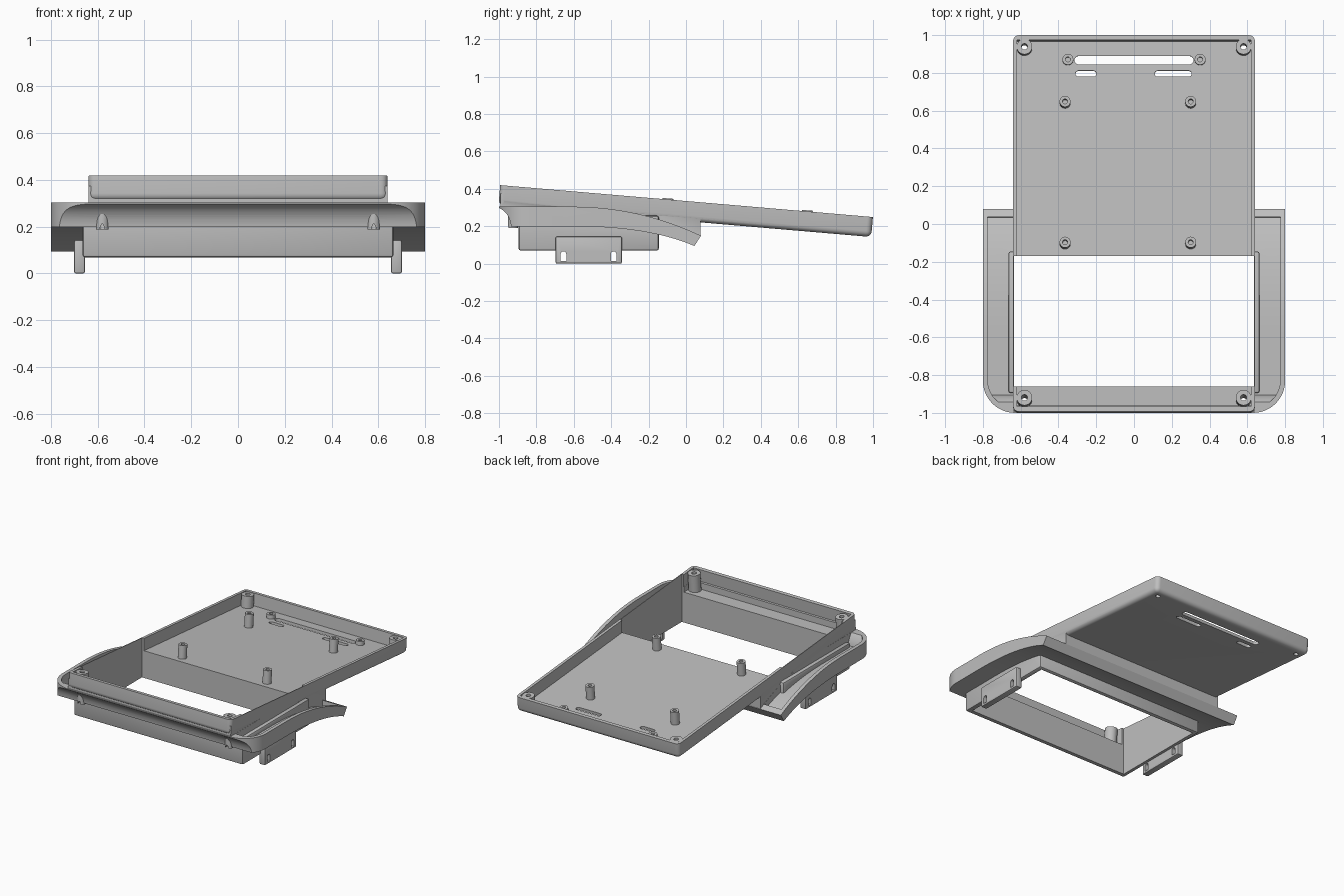
import bpy, bmesh, math
from mathutils import Matrix, Vector

cube = bpy.data.objects.get("Cube")
if cube:
    bpy.data.objects.remove(cube, do_unlink=True)

grey = bpy.data.materials.new("light_grey")
grey.use_nodes = True
colour = (0.52, 0.52, 0.52, 1)
grey.diffuse_color = colour
grey.node_tree.nodes["Principled BSDF"].inputs["Base Color"].default_value = colour

# Frame of the sloping tray: local z = 0 is the rim
TILT = Matrix.Translation((0, 0.003, 0.34)) @ Matrix.Rotation(-0.0854, 4, 'X')
FLAT = Matrix.Identity(4)


def finish(bm, name, frame=FLAT):
    bmesh.ops.recalc_face_normals(bm, faces=bm.faces)
    bm.transform(frame)
    mesh = bpy.data.meshes.new(name)
    bm.to_mesh(mesh)
    bm.free()
    mesh.materials.append(grey)
    obj = bpy.data.objects.new(name, mesh)
    bpy.context.collection.objects.link(obj)
    return obj


def prism(name, points, axis, low, high, frame=FLAT):
    """Extrude a 2D outline along x (points are y, z) or z (points are x, y)."""
    bm = bmesh.new()
    place = (lambda a, b: (low, a, b)) if axis == 'x' else (lambda a, b: (a, b, low))
    face = bm.faces.new([bm.verts.new(place(*p)) for p in points])
    step = Vector((high - low, 0, 0)) if axis == 'x' else Vector((0, 0, high - low))
    ext = bmesh.ops.extrude_face_region(bm, geom=[face])
    bmesh.ops.translate(bm, vec=step, verts=[v for v in ext["geom"] if isinstance(v, bmesh.types.BMVert)])
    return finish(bm, name, frame)


def box(name, x, y, z, frame=FLAT, bevel=0, segments=1, pick=None):
    bm = bmesh.new()
    bmesh.ops.create_cube(bm, size=1)
    for v in bm.verts:
        v.co = [r[0] if c < 0 else r[1] for c, r in zip(v.co, (x, y, z))]
    if bevel:
        edges = [e for e in bm.edges if pick is None or pick(e)]
        bmesh.ops.bevel(bm, geom=edges, offset=bevel, segments=segments, profile=0.5, affect='EDGES')
    return finish(bm, name, frame)


def cylinder(name, x, y, radius, low, high, frame=FLAT):
    bm = bmesh.new()
    bmesh.ops.create_cone(bm, cap_ends=True, segments=28, radius1=radius, radius2=radius, depth=high - low,
                          matrix=Matrix.Translation((x, y, (low + high) / 2)))
    return finish(bm, name, frame)


def bezier(a, b, c, steps=14):
    a, b, c = Vector(a), Vector(b), Vector(c)
    return [tuple(a * (1 - t) ** 2 + b * 2 * t * (1 - t) + c * t * t)
            for t in (i / steps for i in range(steps + 1))]


def arc(cx, cy, r, start, end, steps=12):
    return [(cx + r * math.cos(math.radians(start + (end - start) * i / steps)),
             cy + r * math.sin(math.radians(start + (end - start) * i / steps))) for i in range(steps + 1)]


def combine(target, other, operation):
    mod = target.modifiers.new("combine", 'BOOLEAN')
    mod.operation, mod.solver, mod.object = operation, 'EXACT', other
    bpy.context.view_layer.objects.active = target
    bpy.ops.object.modifier_apply(modifier=mod.name)
    bpy.data.objects.remove(other, do_unlink=True)


def add(target, other):
    combine(target, other, 'UNION')


def cut(target, other):
    combine(target, other, 'DIFFERENCE')


def rounded_front(half, front, back, r):
    """Plan outline with round front corners."""
    return ([(half, back), (-half, back)] + arc(-half + r, front + r, r, 180, 270)
            + arc(half - r, front + r, r, 270, 360))


def stadium(x0, x1, y, r):
    return arc(x0 + r, y, r, 90, 270) + arc(x1 - r, y, r, -90, 90)


# Curved flange: side profile trimmed by the rounded plan
profile = (bezier((-1.02, 0.31), (-0.945, 0.29), (-0.935, 0.205))
           + bezier((-0.6, 0.205), (-0.2, 0.205), (0.045, 0.10))
           + bezier((0.08, 0.155), (-0.25, 0.31), (-0.6, 0.31)))
body = prism("case_body", profile, 'x', -0.85, 0.85)
combine(body, prism("plan", rounded_front(0.8, -1, 0.12, 0.17), 'z', -0.2, 0.8), 'INTERSECT')

# Open trough on both sides of the flange
inside = (bezier((-0.97, 0.34), (-0.915, 0.29), (-0.905, 0.232))
          + bezier((-0.6, 0.232), (-0.2, 0.232), (0.035, 0.13)) + [(0.058, 0.5), (-0.97, 0.5)])
for low, high in ((-0.85, -0.639), (0.639, 0.85)):
    trough = prism("trough", inside, 'x', low, high)
    combine(trough, prism("plan", rounded_front(0.775, -0.975, 0.12, 0.15), 'z', -0.2, 0.8), 'INTERSECT')
    cut(body, trough)

# Lower frame around the window
add(body, box("lower_frame", (-0.665, 0.665), (-0.895, -0.145), (0.075, 0.262), bevel=0.012, segments=2))

# Core joining flange and tray
core = [(-0.993, 0.306), (-0.92, 0.27), (-0.3, 0.25), (0.078, 0.152), (0.078, 0.29), (-0.991, 0.38)]
add(body, prism("core", core, 'x', -0.638, 0.638))

# Sloping tray with rounded underside
add(body, box("tray", (-0.64, 0.64), (-1, 1), (-0.107, 0), TILT, 0.03, 5,
              lambda e: min(v.co.z for v in e.verts) < -0.1))
cut(body, box("cavity", (-0.62, 0.62), (-0.974, 0.975), (-0.087, 0.3), TILT))
cut(body, box("ledge", (-0.619, 0.619), (-0.96, -0.5), (0.29, 0.6)))

# Corner screw bosses, lower screw bosses and board posts
for x in (-0.58, 0.58):
    add(body, cylinder("back_boss", x, 0.94, 0.041, -0.095, -0.004, TILT))
    add(body, cylinder("front_boss", x, -0.925, 0.041, -0.14, -0.004, TILT))
    add(body, cylinder("lower_boss", x, -0.925, 0.027, 0.195, 0.28))
posts = [(x, y) for x in (-0.365, 0.3) for y in (-0.1, 0.648)]
low_posts = [(-0.35, 0.877), (0.35, 0.877)]
for x, y in posts:
    add(body, cylinder("post", x, y, 0.029, -0.095, 0.006, TILT))
for x, y in low_posts:
    add(body, cylinder("low_post", x, y, 0.029, -0.095, -0.06, TILT))

# Window, screw holes and cable slots
cut(body, box("window", (-0.635, 0.635), (-0.86, -0.17), (-0.1, 0.8)))
for x in (-0.58, 0.58):
    for y in (-0.925, 0.94):
        cut(body, cylinder("screw_hole", x, y, 0.016, -0.3, 0.1, TILT))
for x, y in posts:
    cut(body, cylinder("post_hole", x, y, 0.013, -0.05, 0.1, TILT))
for x, y in low_posts:
    cut(body, cylinder("low_post_hole", x, y, 0.013, -0.085, 0.1, TILT))
for x0, x1, y, r in ((-0.315, 0.315, 0.875, 0.023), (-0.31, -0.2, 0.803, 0.016), (0.11, 0.305, 0.803, 0.016)):
    cut(body, prism("slot", stadium(x0, x1, y, r), 'z', -0.3, 0.1, TILT))

# Side clips with two strap slots each
parts = [body]
for side, name in ((1, "left_clip"), (-1, "right_clip")):
    clip = box(name, sorted((side * 0.655, side * 0.7)), (-0.697, -0.343), (0.006, 0.15), bevel=0.007, segments=2)
    for y in (-0.655, -0.387):
        hole = arc(y, 0.056, 0.015, 0, 180) + [(y - 0.015, 0.02), (y + 0.015, 0.02)]
        cut(clip, prism("strap_slot", hole, 'x', -0.9, 0.9))
    parts.append(clip)

# Rest the model on the ground and shade it
for obj in parts:
    obj.data.transform(Matrix.Translation((0, 0, -0.006)))
    while len(obj.data.materials) > 1:
        obj.data.materials.pop()
    bpy.ops.object.select_all(action='DESELECT')
    obj.select_set(True)
    bpy.context.view_layer.objects.active = obj
    bpy.ops.object.shade_smooth_by_angle(angle=math.radians(30))
